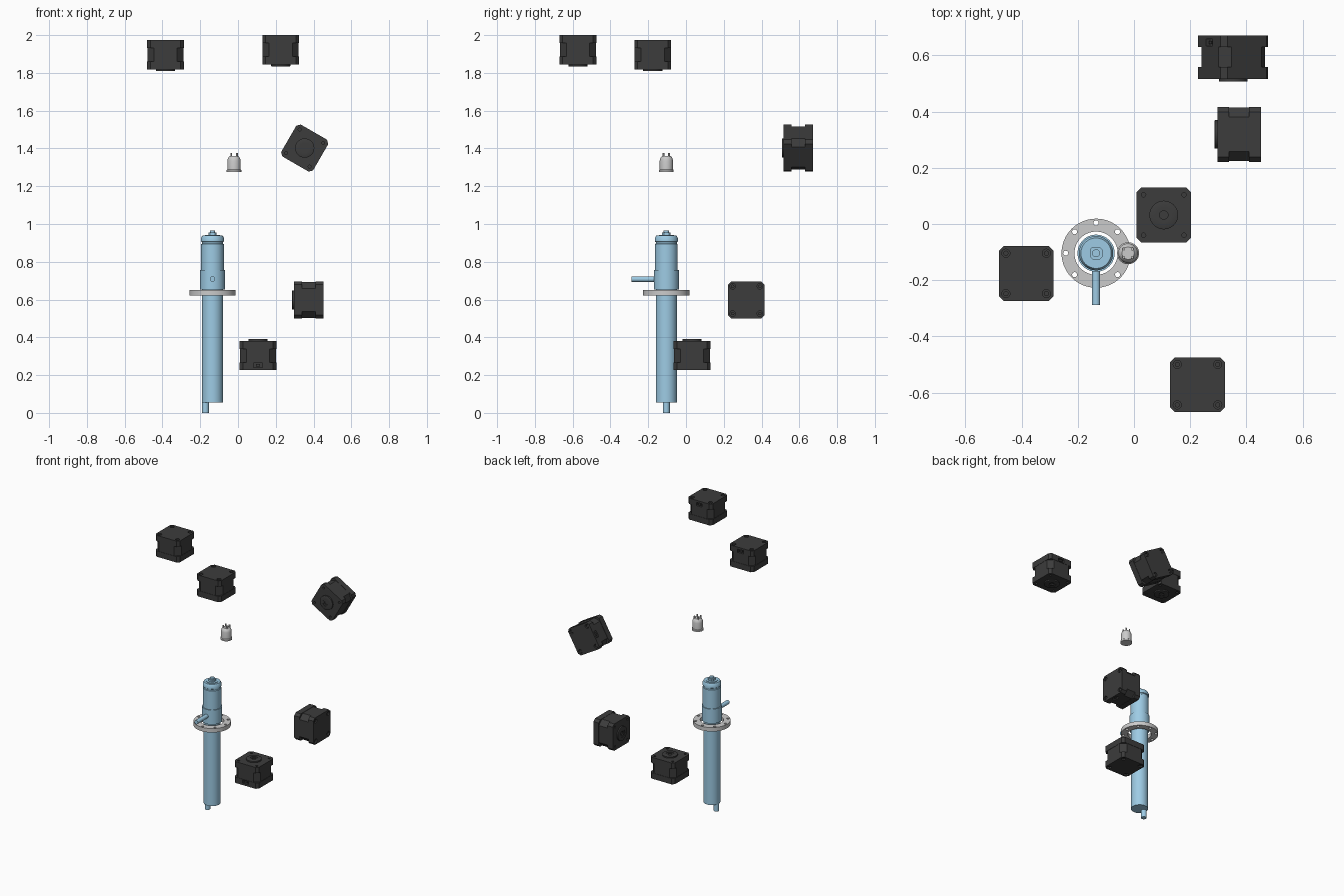
import bpy, bmesh, math
from mathutils import Matrix, Vector

if "Cube" in bpy.data.objects:
    bpy.data.objects.remove(bpy.data.objects["Cube"])


def material(name, rgb):
    m = bpy.data.materials.new(name)
    m.diffuse_color = (*rgb, 1)
    m.use_nodes = True
    m.node_tree.nodes["Principled BSDF"].inputs["Base Color"].default_value = m.diffuse_color
    return m


BLUE = material("blue_housing", (0.34, 0.6, 0.78))
DARK = material("dark_metal", (0.045, 0.045, 0.045))


def finish(bm, name, mat=None, angle=30):
    bmesh.ops.remove_doubles(bm, verts=bm.verts, dist=1e-5)
    bmesh.ops.recalc_face_normals(bm, faces=bm.faces)
    me = bpy.data.meshes.new(name)
    bm.to_mesh(me)
    bm.free()
    me.shade_smooth()
    me.set_sharp_from_angle(angle=math.radians(angle))
    if mat:
        me.materials.append(mat)
    return me


def place(me, name, mx=Matrix()):
    ob = bpy.data.objects.new(name, me)
    bpy.context.collection.objects.link(ob)
    ob.matrix_world = mx
    return ob


def lathe(name, pts, mat=None, steps=48, closed=False):
    bm = bmesh.new()
    vs = [bm.verts.new((r, 0, z)) for r, z in pts]
    es = [bm.edges.new(p) for p in zip(vs, vs[1:])]
    if closed:
        es.append(bm.edges.new((vs[-1], vs[0])))
    bmesh.ops.spin(bm, geom=vs + es, cent=(0, 0, 0), axis=(0, 0, 1),
                   angle=2 * math.pi, steps=steps)
    return finish(bm, name, mat)


def chamfered_block(name, half, cut, z0, z1, mat):
    a = half - cut
    ring = [(half, -a), (half, a), (a, half), (-a, half),
            (-half, a), (-half, -a), (-a, -half), (a, -half)]
    bm = bmesh.new()
    f = bm.faces.new([bm.verts.new((x, y, z0)) for x, y in ring])
    ext = bmesh.ops.extrude_face_region(bm, geom=[f], use_keep_orig=True)["geom"]
    bmesh.ops.translate(bm, verts=[v for v in ext if isinstance(v, bmesh.types.BMVert)],
                        vec=(0, 0, z1 - z0))
    return finish(bm, name, mat)


def add_cyl(bm, x, y, r, z0, z1, n=20):
    bmesh.ops.create_cone(bm, cap_ends=True, segments=n, radius1=r, radius2=r, depth=z1 - z0,
                          matrix=Matrix.Translation((x, y, (z0 + z1) / 2)))


def add_box(bm, loc, size):
    bmesh.ops.create_cube(bm, size=1, matrix=Matrix.Translation(loc) @ Matrix.Diagonal((*size, 1)))


def carve(me, cutter_bm):
    """Subtract the cutter and return the finished mesh."""
    ob = place(me, "work")
    cutter = place(finish(cutter_bm, "cutter"), "cutter")
    cutter.hide_render = True
    mod = ob.modifiers.new("cut", "BOOLEAN")
    mod.object, mod.solver = cutter, "EXACT"
    out = bpy.data.meshes.new_from_object(
        ob.evaluated_get(bpy.context.evaluated_depsgraph_get()))
    bpy.data.objects.remove(ob)
    bpy.data.objects.remove(cutter)
    out.set_sharp_from_angle(angle=math.radians(30))
    return out


# ---- motor parts: rear face at z = 0, boss at the +z end, socket on -y
H, L, CAP, HOLE = 0.0975, 0.155, 0.042, 0.072
corners = [(sx * HOLE, sy * HOLE) for sx in (-1, 1) for sy in (-1, 1)]

rear_cut = bmesh.new()
for x, y in corners:
    add_cyl(rear_cut, x, y, 0.0145, -0.01, 0.016)
add_box(rear_cut, (0, -H, 0.026), (0.046, 0.03, 0.024))
rear_cap = carve(chamfered_block("rear_cap", H, 0.017, 0, CAP, DARK), rear_cut)

front_cut = bmesh.new()
for x, y in corners:
    add_cyl(front_cut, x, y, 0.008, L - 0.025, L + 0.01)
front_cap = carve(chamfered_block("front_cap", H, 0.017, L - CAP, L, DARK), front_cut)

screws = bmesh.new()
for x, y in corners:
    add_cyl(screws, x, y, 0.009, 0.006, 0.018)
add_box(screws, (0, -H + 0.01, 0.026), (0.02, 0.014, 0.012))

motor_parts = {
    "rear_cap": rear_cap,
    "front_cap": front_cap,
    "stator": chamfered_block("stator", 0.0955, 0.034, CAP, L - CAP, DARK),
    "screws_and_plug": finish(screws, "screws_and_plug", DARK),
    "boss": lathe("boss", [(0, L - 0.01), (0.051, L - 0.01), (0.051, L + 0.009), (0.049, L + 0.01),
                           (0.026, L + 0.01), (0.026, L + 0.007), (0.015, L + 0.007),
                           (0.015, L - 0.005), (0, L - 0.005)], DARK),
}


def motor(label, origin, axis, socket):
    z, y = Vector(axis), -Vector(socket)
    x = y.cross(z)
    mx = Matrix.Translation(origin) @ Matrix((x, y, z)).transposed().to_4x4()
    for part, me in motor_parts.items():
        place(me, f"{label}_motor_{part}", mx)


c30 = math.cos(math.radians(30))
motor("lower", (0.106, 0.032, 0.226), (0, 0, 1), (0, -1, 0))
motor("upper_left", (-0.384, -0.176, 1.974), (0, 0, -1), (0, 1, 0))
motor("upper_right", (0.226, -0.572, 2.0), (0, 0, -1), (0, 1, 0))
motor("side", (0.452, 0.319, 0.598), (-1, 0, 0), (0, 0, -1))
motor("tilted", (0.353, 0.672, 1.402), (0, -1, 0), (-c30, 0, 0.5))

# ---- probe: turned housing with stepped head
P = Matrix.Translation((-0.135, -0.104, 0))
place(lathe("housing", [(0, 0.055), (0.056, 0.055), (0.056, 0.652), (0.066, 0.652), (0.066, 0.757),
                        (0.060, 0.757), (0.060, 0.893), (0.056, 0.896), (0.056, 0.904),
                        (0.061, 0.907), (0.061, 0.925), (0.054, 0.938), (0.04, 0.938),
                        (0.04, 0.942), (0, 0.942)], BLUE, 64), "probe_housing", P)
place(chamfered_block("top_nut", 0.022, 0.009, 0.94, 0.955, BLUE), "probe_top_nut", P)
stud = bmesh.new()
add_cyl(stud, 0, 0, 0.014, 0.95, 0.965, 32)
add_cyl(stud, -0.037, 0, 0.018, 0, 0.07, 32)
place(finish(stud, "stud_and_tip", BLUE), "probe_stud_and_tip", P)

# side pipe towards the front
pipe = bmesh.new()
add_cyl(pipe, 0, 0, 0.0145, 0.04, 0.184, 32)
place(finish(pipe, "side_pipe", BLUE), "probe_side_pipe",
      P @ Matrix.Translation((0, 0, 0.708)) @ Matrix.Rotation(math.pi / 2, 4, "X"))

# ---- bolted ring flange
bolts = bmesh.new()
for i in range(8):
    a = i * math.pi / 4
    add_cyl(bolts, 0.108 * math.cos(a), 0.108 * math.sin(a), 0.009, 0.6, 0.67)
ring = lathe("flange", [(0.077, 0.621), (0.123, 0.621), (0.123, 0.65), (0.077, 0.65)],
             None, 64, True)
place(carve(ring, bolts), "ring_flange", P)

# ---- small sensor can with four pins
S = Matrix.Translation((-0.021, -0.104, 1.275))
place(lathe("can", [(0, 0), (0.039, 0), (0.039, 0.01), (0.035, 0.014), (0.035, 0.06), (0.033, 0.07),
                    (0.028, 0.08), (0.022, 0.086), (0, 0.086)]), "sensor_can", S)
pins = bmesh.new()
for sx in (-1, 1):
    for sy in (-1, 1):
        add_cyl(pins, sx * 0.015, sy * 0.015, 0.005, 0.07, 0.101, 12)
place(finish(pins, "pins"), "sensor_pins", S)
